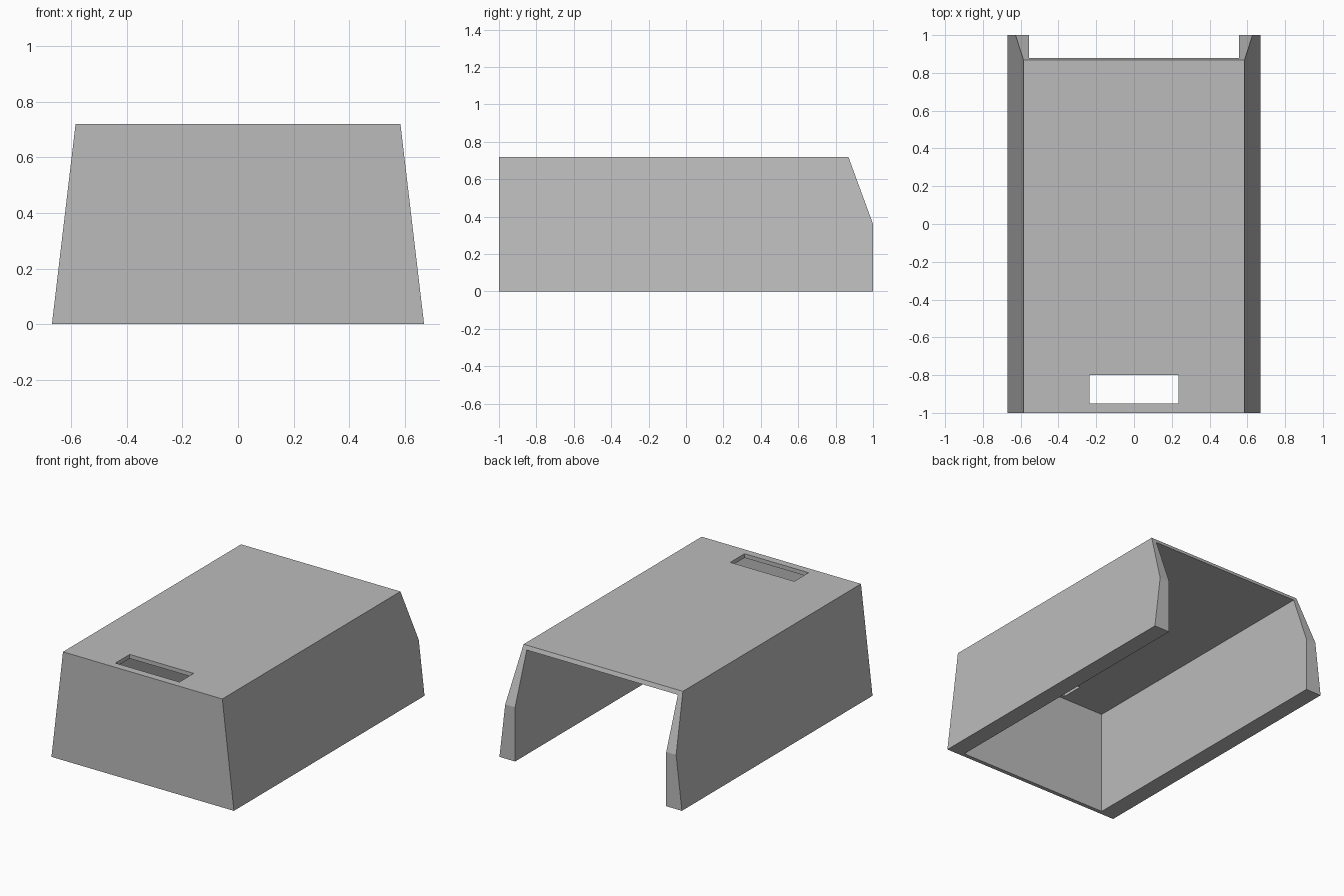
import bpy
import bmesh
from mathutils import Vector

if "Cube" in bpy.data.objects:
    bpy.data.objects.remove(bpy.data.objects["Cube"])

HEIGHT, SKIN = 0.72, 0.027
FOOT, ROOF, INNER = 0.67, 0.585, 0.555

# Single grey material
grey = bpy.data.materials.new("plain_grey")
grey.use_nodes = True
colour = (0.5, 0.5, 0.5, 1)
grey.diffuse_color = colour
grey.node_tree.nodes["Principled BSDF"].inputs["Base Color"].default_value = colour


def add_object(name, bm):
    bmesh.ops.recalc_face_normals(bm, faces=bm.faces)
    mesh = bpy.data.meshes.new(name)
    bm.to_mesh(mesh)
    bm.free()
    mesh.materials.append(grey)
    obj = bpy.data.objects.new(name, mesh)
    bpy.context.collection.objects.link(obj)
    return obj


def box(name, low, high):
    bm = bmesh.new()
    low, high = Vector(low), Vector(high)
    for v in bmesh.ops.create_cube(bm, size=1)["verts"]:
        v.co = (low + high) / 2 + v.co * (high - low)
    return add_object(name, bm)


# Tapered cover: trapezoid section extruded front to back
bm = bmesh.new()
section = [(-FOOT, 0), (FOOT, 0), (ROOF, HEIGHT), (-ROOF, HEIGHT)]
face = bm.faces.new([bm.verts.new((x, -1, z)) for x, z in section])
extruded = bmesh.ops.extrude_face_region(bm, geom=[face])["geom"]
bmesh.ops.translate(bm, vec=(0, 2, 0),
                    verts=[g for g in extruded if isinstance(g, bmesh.types.BMVert)])

# Sloped cut on the upper back edge
cut = bmesh.ops.bisect_plane(bm, geom=bm.verts[:] + bm.edges[:] + bm.faces[:],
                             plane_co=(0, 1, 0.36), plane_no=(0, 0.36, 0.132),
                             clear_outer=True)
rim = [g for g in cut["geom_cut"] if isinstance(g, bmesh.types.BMEdge)]
bmesh.ops.holes_fill(bm, edges=rim)
cover = add_object("cover_shell", bm)

# Open cavity with upright inner walls, and the slot in the roof
cutters = [
    box("cavity_cutter", (-INNER, -1 + SKIN, -0.5), (INNER, 1.5, HEIGHT - SKIN)),
    box("slot_cutter", (-0.235, -0.95, 0.6), (0.235, -0.8, 0.9)),
]
bpy.context.view_layer.objects.active = cover
for cutter in cutters:
    cutter.hide_render = True
    mod = cover.modifiers.new(cutter.name, "BOOLEAN")
    mod.operation = "DIFFERENCE"
    mod.solver = "EXACT"
    mod.object = cutter
    bpy.ops.object.modifier_apply(modifier=mod.name)
    bpy.data.objects.remove(cutter)
